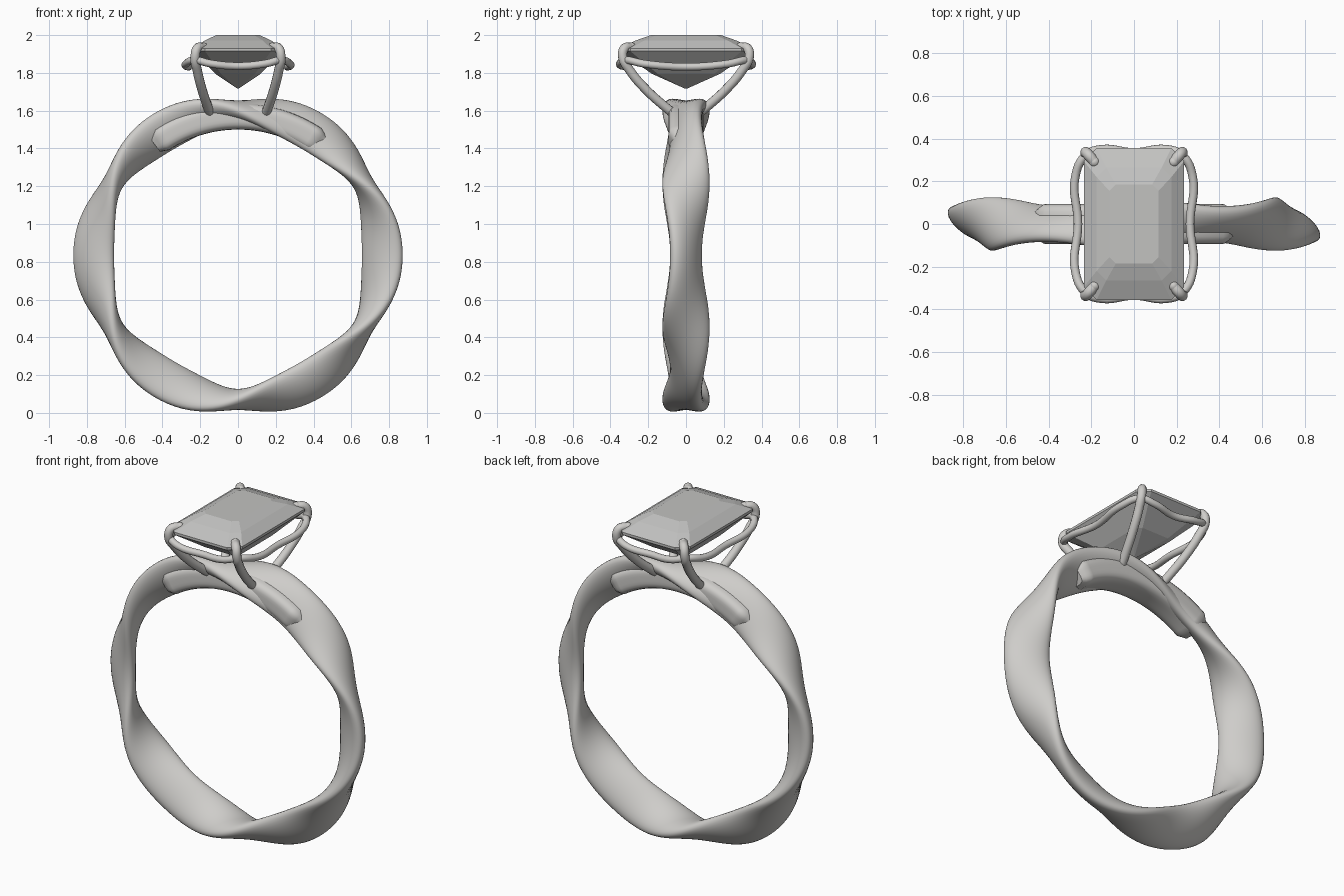
import bpy, bmesh
from math import sin, cos, pi, radians
from mathutils import Vector

cube = bpy.data.objects.get("Cube")
if cube:
    bpy.data.objects.remove(cube)

CENTRE_Z = 0.835


def material(name, colour):
    m = bpy.data.materials.new(name)
    m.use_nodes = True
    m.diffuse_color = colour
    m.node_tree.nodes["Principled BSDF"].inputs["Base Color"].default_value = colour
    return m


METAL = material("pale metal", (0.62, 0.61, 0.59, 1))
STONE = material("grey stone", (0.54, 0.54, 0.53, 1))


def activate(obj):
    bpy.ops.object.select_all(action='DESELECT')
    obj.select_set(True)
    bpy.context.view_layer.objects.active = obj


def loft(name, rings, mat, closed=False, smooth=True):
    """Skin a list of point rings; open lofts get end caps."""
    bm = bmesh.new()
    loops = [[bm.verts.new(p) for p in ring] for ring in rings]
    pairs = list(zip(loops, loops[1:]))
    if closed:
        pairs.append((loops[-1], loops[0]))
    else:
        bm.faces.new(loops[0])
        bm.faces.new(loops[-1])
    for a, b in pairs:
        n = len(a)
        for i in range(n):
            j = (i + 1) % n
            bm.faces.new((a[i], a[j], b[j], b[i]))
    bmesh.ops.recalc_face_normals(bm, faces=bm.faces)
    mesh = bpy.data.meshes.new(name)
    bm.to_mesh(mesh)
    bm.free()
    mesh.materials.append(mat)
    obj = bpy.data.objects.new(name, mesh)
    bpy.context.collection.objects.link(obj)
    if smooth:
        activate(obj)
        bpy.ops.object.shade_smooth_by_angle(angle=radians(50))
    return obj


def polar(theta, r, y):
    return Vector((r * cos(theta), y, CENTRE_Z + r * sin(theta)))


def tube(name, points, radius, cyclic=False):
    curve = bpy.data.curves.new(name, 'CURVE')
    curve.dimensions = '3D'
    curve.bevel_depth = radius
    curve.bevel_resolution = 4
    curve.resolution_u = 8
    curve.use_fill_caps = True
    s = curve.splines.new('BEZIER')
    s.bezier_points.add(len(points) - 1)
    for bp, p in zip(s.bezier_points, points):
        bp.co = p
        bp.handle_left_type = bp.handle_right_type = 'AUTO'
    s.use_cyclic_u = cyclic
    curve.materials.append(METAL)
    obj = bpy.data.objects.new(name, curve)
    bpy.context.collection.objects.link(obj)
    activate(obj)
    bpy.ops.object.convert(target='MESH')
    bpy.ops.object.shade_smooth_by_angle(angle=radians(50))
    return obj


# Band: oval section that rocks from side to side around the ring
STEPS, SIDES = 192, 32
rings = []
for k in range(STEPS):
    th = 2 * pi * k / STEPS
    tilt = radians(56) * cos(3 * th)
    ring = []
    for i in range(SIDES):
        a = 2 * pi * i / SIDES
        u, v = 0.125 * cos(a), 0.056 * sin(a)
        ring.append(polar(th, 0.764 + u * sin(tilt) + v * cos(tilt),
                          -u * cos(tilt) + v * sin(tilt)))
    rings.append(ring)
loft("band", rings, METAL, closed=True)

# Bridge: rounded bar inside the top of the band
rings = []
for k in range(41):
    t = k / 20 - 1
    th = pi / 2 + radians(37) * t
    shrink = 1 - 0.3 * max(0, abs(t) - 0.9) / 0.1
    ring = []
    for i in range(SIDES):
        a = 2 * pi * i / SIDES
        c, s = cos(a), sin(a)
        sq = (c ** 4 + s ** 4) ** -0.25
        ring.append(polar(th, 0.735 + 0.07 * shrink * sq * s,
                          0.093 * shrink * sq * c))
    rings.append(ring)
loft("bridge", rings, METAL)

# Stone: stepped rectangular cut with clipped corners
def clipped(hx, hy, z, cut):
    quarter = [(hx, hy - cut), (hx - cut, hy)]
    pts = quarter + [(-x, y) for x, y in reversed(quarter)]
    pts += [(-x, -y) for x, y in pts]
    return [Vector((x, y, z)) for x, y in pts]


loft("stone", [clipped(*level) for level in (
    (0.115, 0.185, 2.0, 0.03),
    (0.175, 0.265, 1.972, 0.045),
    (0.235, 0.355, 1.93, 0.06),
    (0.235, 0.355, 1.915, 0.06),
    (0.12, 0.18, 1.795, 0.03),
    (0.004, 0.006, 1.717, 0.001))], STONE, smooth=False)

# Prongs: four claws curling over the stone's corners
PRONG = [(0.145, 0.06, 1.58), (0.16, 0.11, 1.62), (0.19, 0.21, 1.71),
         (0.215, 0.295, 1.81), (0.227, 0.335, 1.885),
         (0.215, 0.325, 1.93), (0.185, 0.29, 1.935)]
for sx, side in ((1, "left"), (-1, "right")):
    for sy, end in ((1, "back"), (-1, "front")):
        path = [(sx * x, sy * y, z) for x, y, z in PRONG]
        tube(f"{end}_{side}_prong", path, 0.025)
        bpy.ops.mesh.primitive_uv_sphere_add(segments=16, ring_count=10,
                                             radius=0.026, location=path[-1])
        tip = bpy.context.object
        tip.name = f"{end}_{side}_prong_tip"
        tip.data.materials.append(METAL)
        bpy.ops.object.shade_smooth()

# Rail: wire loop under the stone, sagging between the prongs
arc = [(0.262, 0, 1.832), (0.275, 0.22, 1.848), (0.225, 0.322, 1.868),
       (0.15, 0.35, 1.85)]
mid = (0, 0.335, 1.836)
half = arc + [mid] + [(-x, y, z) for x, y, z in reversed(arc)]
tube("rail", half + [(-x, -y, z) for x, y, z in half[1:-1]], 0.02, cyclic=True)
